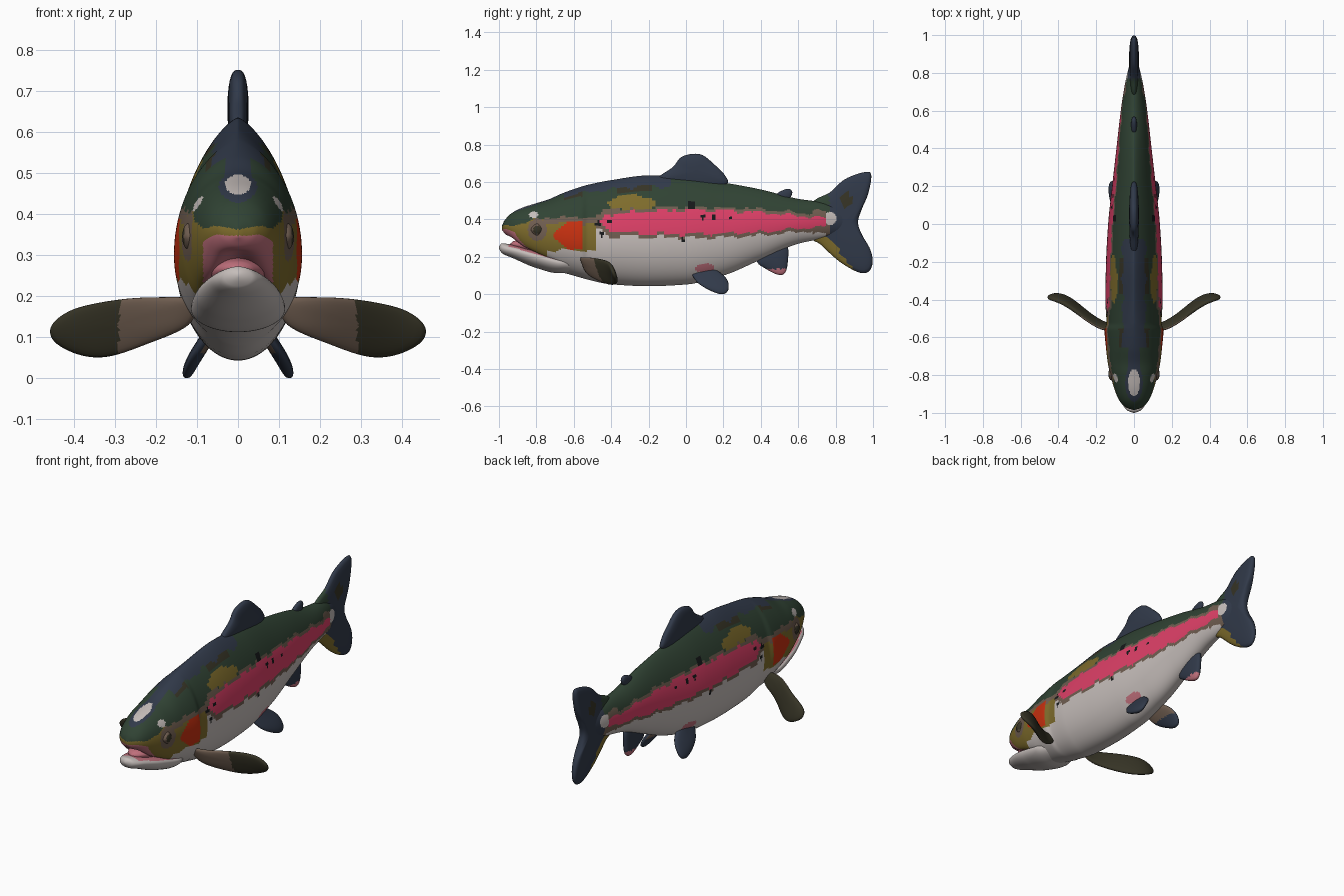
import bpy, bmesh
from math import sin, cos, pi, hypot

cube = bpy.data.objects.get("Cube")
if cube:
    bpy.data.objects.remove(cube, do_unlink=True)

PALETTE = {
    "belly_white": (.56, .51, .49), "back_green": (.03, .056, .034),
    "fin_navy": (.031, .042, .068), "stripe_pink": (.72, .05, .135),
    "cheek_yellow": (.21, .15, .025), "gill_red": (.58, .03, .005),
    "taupe": (.16, .11, .08), "dark_olive": (.037, .034, .019),
    "spot_black": (.008, .009, .01), "mouth_pink": (.52, .16, .2),
}
MATS = {}
for name, rgb in PALETTE.items():
    m = bpy.data.materials.new(name)
    m.use_nodes = True
    m.diffuse_color = (*rgb, 1)
    m.node_tree.nodes["Principled BSDF"].inputs["Base Color"].default_value = (*rgb, 1)
    MATS[name] = m


def spline(rows, t, col):
    """Monotone interpolation of one column of a table keyed by its first column."""
    t = min(max(t, rows[0][0]), rows[-1][0])
    i = max(k for k in range(len(rows) - 1) if rows[k][0] <= t)
    slope = [(b[col] - a[col]) / (b[0] - a[0]) for a, b in zip(rows, rows[1:])]

    def tangent(k):
        if k == 0 or k == len(rows) - 1:
            return slope[min(k, len(slope) - 1)]
        a, b = slope[k - 1], slope[k]
        return 2 * a * b / (a + b) if a * b > 0 else 0
    d = rows[i + 1][0] - rows[i][0]
    u = (t - rows[i][0]) / d
    h = u * u * (3 - 2 * u)
    return (rows[i][col] * (1 - h) + rows[i + 1][col] * h
            + d * (tangent(i) * u * (1 - u) ** 2 - tangent(i + 1) * u * u * (1 - u)))


def skin(name, rings, paint):
    """Join rings of points into a closed smooth surface and colour it by rule."""
    bm = bmesh.new()
    loops = [[bm.verts.new(p) for p in ring] for ring in rings]
    for a, b in zip(loops, loops[1:]):
        for k in range(len(a)):
            bm.faces.new((a[k - 1], a[k], b[k], b[k - 1]))
    bm.faces.new(loops[0])
    bm.faces.new(loops[-1])
    bmesh.ops.recalc_face_normals(bm, faces=bm.faces)
    bm.normal_update()
    mesh = bpy.data.meshes.new(name)
    used = []
    for f in bm.faces:
        colour = paint(f.calc_center_median(), f.normal)
        if colour not in used:
            used.append(colour)
            mesh.materials.append(MATS[colour])
        f.material_index = used.index(colour)
        f.smooth = True
    bm.to_mesh(mesh)
    bm.free()
    obj = bpy.data.objects.new(name, mesh)
    bpy.context.collection.objects.link(obj)
    return obj


def loft(name, table, paint, rows, seg):
    """Rings along y; columns: y, top, mid, bottom, half width, top power, arch."""
    rings = []
    for i in range(rows + 1):
        t = i / rows
        t = (t + (1 - cos(pi * t)) / 2) / 2
        y = table[0][0] + t * (table[-1][0] - table[0][0])
        top, mid, low, wide, power, arch = (spline(table, y, c) for c in range(1, 7))
        ring = []
        for k in range(seg):
            a = 2 * pi * (k + .5) / seg
            s, c = sin(a), cos(a)
            x = wide * abs(c) ** (power if s > 0 else 1) * (1 if c > 0 else -1)
            z = mid + (top - mid) * s if s > 0 else mid + (mid - low) * s + arch * s ** 6
            ring.append((x, y, z))
        rings.append(ring)
    return skin(name, rings, paint)


def fin(name, outline, thick, place, paint, steps=6, layers=8):
    """Rounded plate from a smooth closed outline, put in space by place(u, v, w)."""
    n, pts = len(outline), []
    for i in range(n):
        p = [outline[(i + k - 1) % n] for k in range(4)]
        for j in range(steps):
            t = j / steps
            pts.append([(2 * b + (c - a) * t + (2 * a - 5 * b + 4 * c - d) * t * t
                         + (3 * b - a - 3 * c + d) * t ** 3) / 2
                        for a, b, c, d in zip(*p)])
    cu, cv = (sum(q[k] for q in pts) / len(pts) for k in (0, 1))
    rings = []
    for j in range(-layers, layers + 1):
        a = j / layers * pi / 2 * .98
        s = cos(a)
        w = thick * abs(sin(a)) ** .7 * (1 if j > 0 else -1)
        rings.append([place(cu + (u - cu) * s, cv + (v - cv) * s, w) for u, v in pts])
    return skin(name, rings, paint)


def oval(a, b, ca, cb, ra, rb):
    return ((a - ca) / ra) ** 2 + ((b - cb) / rb) ** 2 < 1


SPOTS = [(.03, .475, .022), (.09, .415, .013), (.15, .41, .013), (-.45, .32, .013),
         (-.02, .29, .01), (-.41, .39, .013), (-.47, .375, .015), (.24, .41, .01)]
STRIPE = [(-.46, 0), (-.42, .04), (0, .064), (.3, .058), (.6, .034), (.76, .022)]


def paint_body(p, n):
    x, y, z = abs(p.x), p.y, p.z
    wob = .006 * sin(37 * y) + .004 * sin(83 * y)
    if y < -.7 and n.z < -.2 and x < .085:
        return "mouth_pink"
    if any(hypot(y - a, z - b) < r for a, b, r in SPOTS):
        return "spot_black"
    # Crown patch and back saddle
    if z > .4 and oval(x, y, 0, -.84, .032, .07):
        return "belly_white"
    if z > .4 and (oval(x, y, 0, -.84, .047, .1) or (x < .03 and -.85 < y < -.6)):
        return "fin_navy"
    if z > .5 and -.65 < y < -.08 + wob:
        if x < .06 + wob:
            return "fin_navy"
        if x < .08 and sin(17 * y) > 0:
            return "dark_olive"
    # Head
    if oval(y, z, -.815, .425, .024, .018):
        return "belly_white"
    if oval(y, z, -.795, .345, .05, .06) and x > .05:
        return "taupe"
    if y < -.48 + wob:
        edge = min(.36 + .22 * (y + .97), .41) + wob
        if z > edge:
            return "back_green"
        if -.71 < y < -.55 and abs(z - .315) < min(.8 * (y + .71) + .01, .075):
            return "gill_red"
        if z > edge - .03 and y > -.76:
            return "taupe"
        return "cheek_yellow" if y < -.74 or z > .235 + wob else "belly_white"
    # Tail root
    if y > .75:
        if oval(y, z, .77, .405, .035, .035):
            return "belly_white"
        return "fin_navy" if y > .77 else "back_green" if z > .4 else "taupe"
    # Flank
    if oval(y, z, -.29, .49 + wob, .13, .04):
        return "cheek_yellow"
    off = abs(z - .385 - wob)
    half = spline(STRIPE, y, 1)
    if off < half:
        return "stripe_pink"
    if off < half + (.035 if y < -.35 or y > .68 else .018):
        return "taupe"
    if oval(y, z, .1, .14, .05, .025):
        return "mouth_pink"
    return "back_green" if z > .385 else "belly_white"


# Body with the upper jaw
loft("body", [
    (-.985, .365, .355, .345, .004, 1, 0), (-.97, .395, .36, .325, .045, 1, 0),
    (-.93, .435, .355, .28, .08, .9, .03), (-.87, .465, .345, .21, .105, .9, .08),
    (-.8, .487, .335, .16, .125, .9, .11), (-.74, .505, .325, .13, .138, 1, .09),
    (-.66, .54, .31, .115, .148, 1.1, 0), (-.56, .575, .3, .088, .156, 1.25, 0),
    (-.525, .585, .3, .078, .146, 1.3, 0), (-.4, .61, .29, .053, .152, 1.5, 0),
    (-.2, .635, .29, .043, .148, 1.5, 0), (0, .625, .3, .052, .137, 1.5, 0),
    (.2, .597, .32, .1, .116, 1.5, 0), (.4, .56, .36, .185, .093, 1.4, 0),
    (.6, .51, .385, .27, .07, 1.2, 0), (.74, .49, .395, .3, .048, 1, 0),
    (.88, .44, .39, .34, .015, 1, 0)], paint_body, 260, 120)

# Lower jaw and tongue
loft("lower_jaw", [
    (-1, .255, .25, .245, .004, 1, 0), (-.985, .272, .245, .22, .04, 1, 0),
    (-.93, .265, .235, .195, .07, 1, 0), (-.8, .235, .2, .14, .105, 1, 0),
    (-.68, .2, .17, .112, .115, 1, 0), (-.6, .18, .16, .115, .09, 1, 0)],
    lambda p, n: "mouth_pink" if n.z > .8 and p.y > -.95 else "belly_white", 40, 40)
loft("tongue", [
    (-.94, .27, .265, .26, .004, 1, 0), (-.92, .285, .265, .25, .035, 1, 0),
    (-.84, .295, .26, .22, .07, 1, 0), (-.74, .28, .25, .2, .07, 1, 0)],
    lambda p, n: "mouth_pink", 16, 24)


def upright(u, v, w):
    return (w, u, v)


# Dorsal and adipose fins
fin("dorsal_fin", [(-.16, .61), (-.07, .68), (-.03, .73), (.03, .75), (.09, .743),
                   (.15, .695), (.205, .64), (.22, .59), (.12, .56), (-.06, .57)],
    .026, upright, lambda p, n: "fin_navy")
fin("adipose_fin", [(.48, .53), (.52, .557), (.555, .562), (.568, .54), (.545, .5), (.5, .49)],
    .015, upright, lambda p, n: "fin_navy")


# Tail fin
def paint_tail(p, n):
    if p.z < .31 and p.y < .76 + .77 * (.31 - p.z):
        return "cheek_yellow"
    if p.z > .42 and p.y < .765:
        return "back_green"
    return "dark_olive" if oval(p.y, p.z, .86, .5, .03, .04) else "fin_navy"


fin("tail_fin", [(.67, .48), (.77, .545), (.85, .615), (.95, .652), (.99, .64), (.975, .54),
                 (.94, .455), (.92, .385), (.94, .32), (.985, .24), (.998, .17), (.975, .12),
                 (.92, .118), (.82, .175), (.72, .265), (.67, .31)],
    .026, upright, paint_tail)

# Anal fin
fin("anal_fin", [(.38, .175), (.4, .24), (.47, .29), (.54, .26), (.545, .18), (.53, .115),
                 (.49, .105), (.42, .14)],
    .022, upright, lambda p, n: "mouth_pink" if p.z < .135 else "fin_navy")

# Paired fins and eyes
for label, side in (("left", 1), ("right", -1)):
    def spread(u, v, w):
        t = min(max((u - .13) / .3, 0), 1)
        return (side * u, -.53 + .14 * t * t * (3 - 2 * t) - .35 * (v - .12) + w, v)

    def lean(u, v, w):
        return (side * (.105 - .22 * v + w + .02 * cos(20 * v)), u, v)

    fin(label + "_pectoral_fin",
        [(.11, .19), (.2, .197), (.3, .19), (.4, .168), (.453, .13), (.448, .09),
         (.39, .058), (.32, .052), (.23, .08), (.12, .13)], .02, spread,
        lambda p, n: "taupe" if n.y < 0 and abs(p.x) < .29 else "dark_olive")
    fin(label + "_pelvic_fin",
        [(.03, .13), (.1, .16), (.19, .11), (.225, .065), (.222, .015), (.18, .001),
         (.1, .035), (.05, .075)], .02, lean,
        lambda p, n: "taupe" if n.x * side < -.3 and p.z > .06 else "fin_navy")
    fin(label + "_eye", [(-.83, .345), (-.795, .38), (-.76, .345), (-.795, .31)], .028,
        lambda u, v, w: (side * (.108 + w), u, v),
        lambda p, n: "dark_olive" if hypot(p.y + .795, p.z - .345) < .022 else "taupe")
